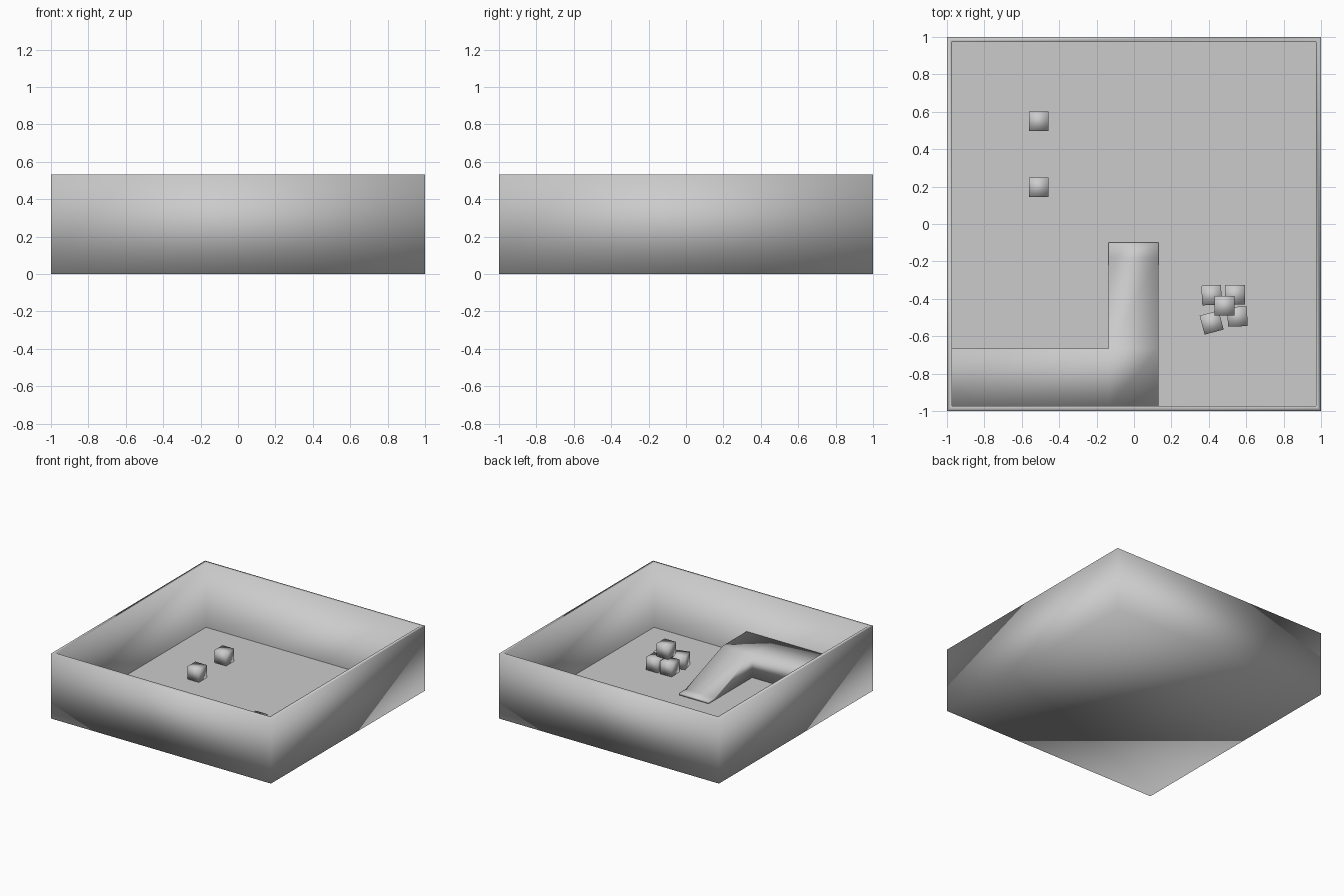
import bpy, bmesh
from math import radians
from mathutils import Matrix, Vector

if "Cube" in bpy.data.objects:
    bpy.data.objects.remove(bpy.data.objects["Cube"], do_unlink=True)

HEIGHT, WALL, FLOOR, CUBE = 0.533, 0.028, 0.004, 0.105

grey = bpy.data.materials.new("plain grey")
grey.use_nodes = True
grey.diffuse_color = (0.6, 0.6, 0.6, 1)
grey.node_tree.nodes["Principled BSDF"].inputs["Base Color"].default_value = grey.diffuse_color


def add_object(name, bm, smooth=True):
    mesh = bpy.data.meshes.new(name)
    for face in bm.faces:
        face.smooth = smooth
    bm.to_mesh(mesh)
    bm.free()
    mesh.materials.append(grey)
    obj = bpy.data.objects.new(name, mesh)
    bpy.context.collection.objects.link(obj)
    return obj


def box(bm, size, centre, turn=0):
    matrix = (Matrix.Translation(centre) @ Matrix.Rotation(radians(turn), 4, 'Z')
              @ Matrix.Diagonal((*size, 1)))
    bmesh.ops.create_cube(bm, size=1, matrix=matrix)


# Open tray: inset the top, then sink the opening down to the floor
bm = bmesh.new()
box(bm, (2, 2, HEIGHT), (0, 0, HEIGHT / 2))
bm.normal_update()
top = max(bm.faces, key=lambda f: f.calc_center_median().z)
bmesh.ops.inset_region(bm, faces=[top], thickness=WALL, use_even_offset=True)
pit = bmesh.ops.extrude_face_region(bm, geom=[top])["geom"]
for v in (g for g in pit if isinstance(g, bmesh.types.BMVert)):
    v.co.z = FLOOR
if top.is_valid:
    bm.faces.remove(top)
bmesh.ops.delete(bm, geom=[g for g in pit if isinstance(g, bmesh.types.BMFace)],
                 context='FACES_ONLY')
bm.normal_update()
add_object("tray_walls", bm)

# Flat floor inside the walls
bm = bmesh.new()
bmesh.ops.create_grid(bm, x_segments=1, y_segments=1, size=1 - WALL,
                      matrix=Matrix.Translation((0, 0, FLOOR)))
add_object("tray_floor", bm, smooth=False)

# L-shaped ramp: raised walkway, corner landing, slope and thin lip
LEFT, INNER, OUTER = -0.972, -0.135, 0.13
BACK, LANDING, LIP, END = -0.972, -0.665, -0.18, -0.1
cells = [(LEFT, INNER, BACK, LANDING), (INNER, OUTER, BACK, LANDING),
         (INNER, OUTER, LANDING, LIP), (INNER, OUTER, LIP, END)]
bm = bmesh.new()
for x0, x1, y0, y1 in cells:
    corners = [(x0, y0), (x1, y0), (x1, y1), (x0, y1)]
    bm.faces.new([bm.verts.new((x, y, FLOOR)) for x, y in corners])
bmesh.ops.remove_doubles(bm, verts=bm.verts[:], dist=0.001)
raised = bmesh.ops.extrude_face_region(bm, geom=bm.faces[:], use_keep_orig=True)["geom"]
for v in (g for g in raised if isinstance(g, bmesh.types.BMVert)):
    v.co.z = 0.195 if v.co.y < LANDING + 0.01 else 0.022
bmesh.ops.recalc_face_normals(bm, faces=bm.faces[:])
add_object("ramp", bm)

# Loose cubes and a small stack: x, y, level, turn
cubes = [("loose_cube", -0.51, 0.55, 0, 0), ("loose_cube", -0.51, 0.197, 0, 0),
         ("stack_cube", 0.415, -0.38, 0, 3), ("stack_cube", 0.54, -0.378, 0, 0),
         ("stack_cube", 0.415, -0.527, 0, 15), ("stack_cube", 0.553, -0.495, 0, 2),
         ("stack_top_cube", 0.484, -0.437, 1, 0)]
for name, x, y, level, turn in cubes:
    bm = bmesh.new()
    box(bm, (CUBE,) * 3, Vector((0, 0, 0)))
    obj = add_object(name, bm)
    obj.location = (x, y, FLOOR / 2 + CUBE * (level + 0.5))
    obj.rotation_euler.z = radians(turn)
